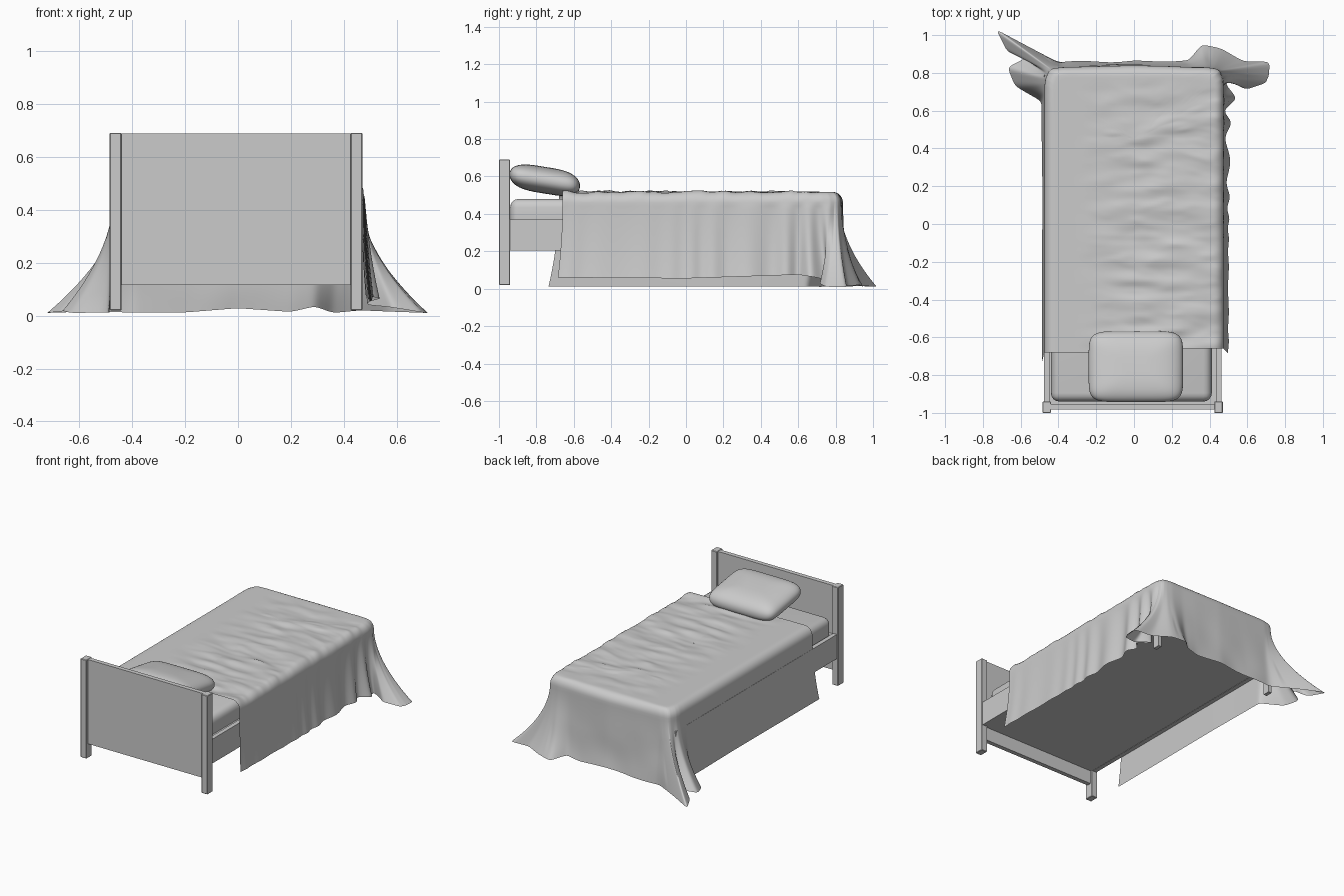
import bpy, bmesh, math
from mathutils import Vector, noise

if "Cube" in bpy.data.objects:
    bpy.data.objects.remove(bpy.data.objects["Cube"], do_unlink=True)

grey = bpy.data.materials.new("light grey")
grey.use_nodes = True
grey.diffuse_color = (0.6, 0.6, 0.6, 1)
grey.node_tree.nodes["Principled BSDF"].inputs["Base Color"].default_value = grey.diffuse_color


def add_object(name, bm, smooth=False):
    """Turn a bmesh into a named object in the shared material."""
    mesh = bpy.data.meshes.new(name)
    bmesh.ops.recalc_face_normals(bm, faces=bm.faces)
    for face in bm.faces:
        face.smooth = smooth
    bm.to_mesh(mesh)
    bm.free()
    mesh.materials.append(grey)
    obj = bpy.data.objects.new(name, mesh)
    bpy.context.collection.objects.link(obj)
    return obj


def box(name, low, high, bevel=0, segments=1):
    """Box between two corners, optionally with rounded edges."""
    low, high = Vector(low), Vector(high)
    bm = bmesh.new()
    bmesh.ops.create_cube(bm, size=1)
    for v in bm.verts:
        v.co = (low + high) / 2 + v.co * (high - low)
    if bevel:
        bmesh.ops.bevel(bm, geom=bm.edges[:], offset=bevel, segments=segments,
                        profile=0.5, affect='EDGES')
    return add_object(name, bm, smooth=segments > 1)


def grid_faces(bm, rows, closed=False):
    """Join rows of vertices with quads."""
    for a, b in zip(rows, rows[1:]):
        count = len(a)
        for i in range(count if closed else count - 1):
            j = (i + 1) % count
            bm.faces.new((a[i], a[j], b[j], b[i]))


# Wooden frame: posts, headboard, rails and base
for side, x0, x1 in (("right", -0.485, -0.44), ("left", 0.425, 0.47)):
    box(side + "_head_post", (x0, -1, 0.02), (x1, -0.94, 0.69), 0.003)
    box(side + "_foot_leg", (x0 + 0.01, 0.74, 0.02), (x1 - 0.01, 0.79, 0.37))
    box(side + "_rail", (x0 + 0.008, -0.95, 0.205), (x1 - 0.008, 0.79, 0.37))
box("headboard_panel", (-0.445, -0.982, 0.115), (0.43, -0.952, 0.688))
box("bed_base", (-0.45, -0.952, 0.207), (0.435, 0.79, 0.36))

# Mattress
box("mattress", (-0.44, -0.94, 0.3), (0.412, 0.79, 0.48), 0.045, 4)

# Pillow: a squared-off ellipsoid, tilted against the headboard


def soft_power(value, power):
    return math.copysign(abs(value) ** power, value)


bm = bmesh.new()
rows = []
for i in range(1, 24):
    lat = math.pi * (i / 24 - 0.5)
    row = []
    for j in range(64):
        lon = math.tau * j / 64
        reach = math.cos(lat) ** 0.6
        x = 0.25 * reach * soft_power(math.cos(lon), 0.33)
        y = 0.188 * reach * soft_power(math.sin(lon), 0.33)
        z = 0.072 * soft_power(math.sin(lat), 0.9)
        row.append(bm.verts.new((0.01 + x, -0.755 + y, 0.58 + z - 0.16 * y)))
    rows.append(row)
grid_faces(bm, rows, closed=True)
bm.faces.new(rows[0])
bm.faces.new(rows[-1])
add_object("pillow", bm, smooth=True)

# Blanket: top edge (x, y) and hem (x, y, z), from head around the foot to head
DRAPE = [
    (-.475, -.68, -.488, -.735, .012),
    (-.475, .2, -.485, .2, .012),
    (-.475, .55, -.49, .55, .012),
    (-.475, .68, -.49, .65, .012),
    (-.473, .74, -.63, .73, .01),
    (-.468, .77, -.67, .83, .02),
    (-.46, .79, -.57, .88, .035),
    (-.45, .81, -.67, .91, .015),
    (-.44, .82, -.73, 1.03, .01),
    (-.42, .825, -.58, .95, .015),
    (-.38, .83, -.4, .855, .012),
    (-.2, .835, -.2, .86, .012),
    (0, .84, 0, .865, .028),
    (.2, .835, .2, .86, .014),
    (.3, .83, .29, .86, .035),
    (.38, .83, .36, .95, .01),
    (.42, .825, .46, .93, .02),
    (.44, .82, .58, .86, .015),
    (.455, .81, .72, .86, .01),
    (.462, .79, .71, .75, .01),
    (.47, .77, .57, .71, .03),
    (.475, .73, .49, .77, .04),
    (.475, .69, .53, .7, .06),
    (.475, .6, .497, .6, .075),
    (.475, 0, .5, 0, .055),
    (.475, -.66, .5, -.685, .06),
]

# Sample the outline evenly, then relax it so the folds are rounded
line = []
for a, b in zip(DRAPE, DRAPE[1:]):
    a, b = Vector(a), Vector(b)
    steps = max(2, math.ceil((b - a).length / 0.018))
    line += [a.lerp(b, k / steps) for k in range(steps)]
line.append(Vector(DRAPE[-1]))
for _ in range(3):
    line = ([line[0]]
            + [(p + q * 2 + r) / 4 for p, q, r in zip(line, line[1:], line[2:])]
            + [line[-1]])

TOP, ROUND, SPINE, DROP = 0.515, 0.055, 22, 22


def crumple(p):
    """Short creases across the bed, strongest on the left half."""
    mask = min(1, max(0, (p.x + 0.3) * 4)) * min(1, max(0, (0.8 - p.y) * 6))
    crease = noise.noise(Vector((p.x * 5, p.y * 15, 0.5)))
    ridge = noise.noise(Vector((p.x * 9, p.y * 24, 3)))
    return 0.002 + mask * (0.011 * crease + 0.006 * max(0, ridge))


bm = bmesh.new()
columns = []
for sample in line:
    edge = Vector((sample[0], sample[1], 0))
    hem = Vector((sample[2], sample[3], sample[4]))
    spine = Vector((0, min(edge.y, 0.45), 0))
    inward = (spine - edge).normalized()
    shoulder = edge + inward * ROUND
    points = []
    # Flat top, from the middle out to the shoulder
    for k in range(SPINE):
        p = spine.lerp(shoulder, k / SPINE)
        points.append(Vector((p.x, p.y, TOP + crumple(p))))
    # Rounded shoulder
    for k in range(6):
        angle = k / 6 * math.pi / 2
        p = shoulder - inward * ROUND * math.sin(angle)
        p.z = TOP - ROUND * (1 - math.cos(angle)) + crumple(p) * math.cos(angle)
        points.append(p)
    # Hanging skirt, flaring outwards near the floor
    for k in range(DROP + 1):
        t = k / DROP
        p = edge.lerp(hem, t ** 1.9)
        p.z = (TOP - ROUND) * (1 - t) + hem.z * t
        if edge.x > 0.46:
            swell = min(1, max(0.1, edge.y + 0.2))
            p.x += 0.02 * swell * t ** 0.5 * math.sin(
                edge.y * 42 + 2 * math.sin(edge.y * 9))
        elif abs(edge.x) < 0.4:
            p.y += 0.012 * t * noise.noise(Vector((edge.x * 5, t * 2, 7)))
        points.append(p)
    columns.append([bm.verts.new(p) for p in points])
grid_faces(bm, columns)
bmesh.ops.remove_doubles(bm, verts=bm.verts[:], dist=0.0005)
blanket = add_object("blanket", bm, smooth=True)
# Outer side of the cloth faces up
if sum(f.normal.z * f.area for f in blanket.data.polygons) < 0:
    blanket.data.flip_normals()
